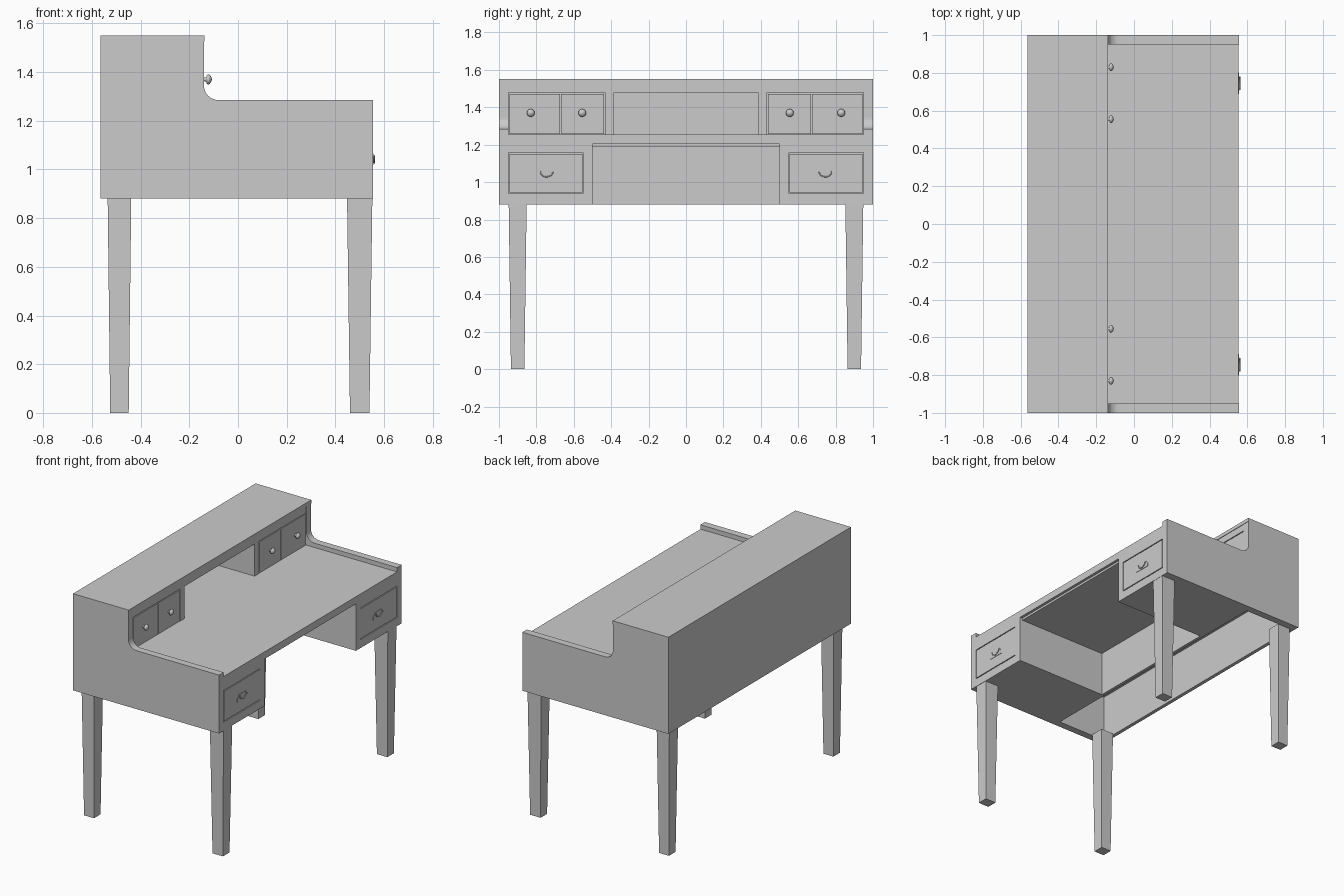
import bpy, bmesh, math
from mathutils import Matrix

if "Cube" in bpy.data.objects:
    bpy.data.objects.remove(bpy.data.objects["Cube"])


def finish(name, bm, smooth=False):
    bmesh.ops.recalc_face_normals(bm, faces=bm.faces)
    me = bpy.data.meshes.new(name)
    bm.to_mesh(me)
    bm.free()
    ob = bpy.data.objects.new(name, me)
    bpy.context.collection.objects.link(ob)
    for p in me.polygons:
        p.use_smooth = smooth
    return ob


def add_box(bm, x0, x1, y0, y1, z0, z1):
    m = Matrix.Translation(((x0 + x1) / 2, (y0 + y1) / 2, (z0 + z1) / 2))
    m = m @ Matrix.Diagonal((x1 - x0, y1 - y0, z1 - z0, 1))
    return bmesh.ops.create_cube(bm, size=1, matrix=m)["verts"]


def boxes(name, *dims):
    bm = bmesh.new()
    for d in dims:
        add_box(bm, *d)
    return finish(name, bm)


def extrude_profile(name, pts, offset):
    bm = bmesh.new()
    face = bm.faces.new([bm.verts.new(p) for p in pts])
    ext = bmesh.ops.extrude_face_region(bm, geom=[face])["geom"]
    bmesh.ops.translate(bm, vec=offset, verts=[v for v in ext if isinstance(v, bmesh.types.BMVert)])
    return finish(name, bm)


def mirror_y(ob):
    # Bake a world-plane mirrored twin onto the other end of the desk
    mod = ob.modifiers.new("Mirror", "MIRROR")
    mod.use_axis = (False, True, False)
    return ob


BACK, INNER, FRONT = -0.565, -0.54, 0.555
HUTCH = -0.142
GAP = 0.003

# Side panels with a concave step
arc = [(-0.08 - 0.06 * math.sin(a), 1.345 - 0.06 * math.cos(a))
       for a in [i * math.pi / 16 for i in range(9)]]
outline = [(INNER, 0.88), (FRONT, 0.88), (FRONT, 1.285)] + arc + [(-0.14, 1.525), (INNER, 1.525)]
mirror_y(extrude_profile("side_panel", [(x, 0.95, z) for x, z in outline], (0, 0.05, 0)))

# Main boards
boxes("back_panel", (BACK, INNER, -1, 1, 0.88, 1.525))
boxes("hutch_top", (BACK, -0.138, -1, 1, 1.525, 1.55))
boxes("desktop", (INNER, FRONT - 0.001, -0.95, 0.95, 1.205, 1.255))
boxes("kneehole_back", (-0.165, -0.145, -0.95, 0.95, 0.88, 1.205))
boxes("kneehole_ceiling", (-0.145, FRONT - 0.02, -0.5, 0.5, 1.19, 1.205))
boxes("hutch_rail", (INNER, HUTCH, -0.95, 0.95, 1.478, 1.525))

# Lower drawer cases: body, frame around the drawer, and the drawer front
f = FRONT - 0.001
b = f - 0.02
mirror_y(boxes("lower_drawer_case",
               (-0.145, b, 0.5, 0.95, 0.88, 1.205),
               (b, f, 0.5, 0.95, 0.88, 0.938),
               (b, f, 0.5, 0.95, 1.157, 1.205),
               (b, f, 0.5, 0.55, 0.938, 1.157)))
mirror_y(boxes("lower_drawer_front",
               (b, f, 0.55 + GAP, 0.95 - 2 * GAP, 0.938 + 2 * GAP, 1.157 - 2 * GAP)))

# Hutch drawer cases beside the open middle compartment
b = HUTCH - 0.02
mirror_y(boxes("hutch_drawer_case",
               (INNER, b, 0.385, 0.95, 1.255, 1.478),
               (b, HUTCH, 0.385, 0.432, 1.255, 1.478)))
mirror_y(boxes("hutch_drawer_fronts",
               (b, HUTCH, 0.432 + 2 * GAP, 0.67 - GAP, 1.257, 1.478 - 2 * GAP),
               (b, HUTCH, 0.67 + GAP, 0.95 - 2 * GAP, 1.257, 1.478 - 2 * GAP)))

# Tapered legs
for name, cx, top, low in (("front_leg", 0.5, 0.104, 0.08), ("back_leg", -0.487, 0.097, 0.076)):
    bm = bmesh.new()
    verts = add_box(bm, cx - top / 2, cx + top / 2, 0.852, 0.948, 0, 0.885)
    for v in verts:
        if v.co.z < 0.1:
            v.co.x = cx + (v.co.x - cx) * low / top
            v.co.y = 0.9 + (v.co.y - 0.9) * 0.75
    mirror_y(finish(name, bm))

# Round knobs, turned from a profile
knob = [(0, 0.009), (0.006, 0.007), (0.011, 0.009), (0.014, 0.017), (0.019, 0.021),
        (0.025, 0.019), (0.031, 0.012), (0.034, 0.004), (0.035, 0.0005)]
for n, y in enumerate((0.555, 0.83)):
    bm = bmesh.new()
    vs = [bm.verts.new((HUTCH + x, y + r, 1.37)) for x, r in knob]
    es = [bm.edges.new(p) for p in zip(vs, vs[1:])]
    bmesh.ops.spin(bm, geom=vs + es, cent=(0, y, 1.37), axis=(1, 0, 0),
                   angle=2 * math.pi, steps=20, use_merge=True)
    bmesh.ops.holes_fill(bm, edges=bm.edges[:], sides=0)
    mirror_y(finish("knob_%d" % (n + 1), bm, True))

# Shaped handle plates
half = [(0.057, 1.018), (0.057, 1.044), (0.046, 1.046), (0.038, 1.066)]
plate = half + [(-y, z) for y, z in reversed(half)]
mirror_y(extrude_profile("handle_plate", [(FRONT - 0.002, 0.745 + y, z) for y, z in plate],
                         (0.004, 0, 0)))

# Hanging half-round pulls
cu = bpy.data.curves.new("handle_pull", "CURVE")
cu.dimensions = "3D"
cu.bevel_depth = 0.0035
cu.bevel_resolution = 1
cu.use_fill_caps = True
sp = cu.splines.new("POLY")
sp.points.add(12)
for i, p in enumerate(sp.points):
    a = math.pi * (1 + i / 12)
    p.co = (FRONT + 0.005, 0.745 + 0.034 * math.cos(a), 1.058 + 0.03 * math.sin(a), 1)
mirror_y_curve = bpy.data.objects.new("handle_pull", cu)
bpy.context.collection.objects.link(mirror_y_curve)
twin = bpy.data.objects.new("handle_pull_left", cu)
twin.location.y = -1.49
bpy.context.collection.objects.link(twin)
